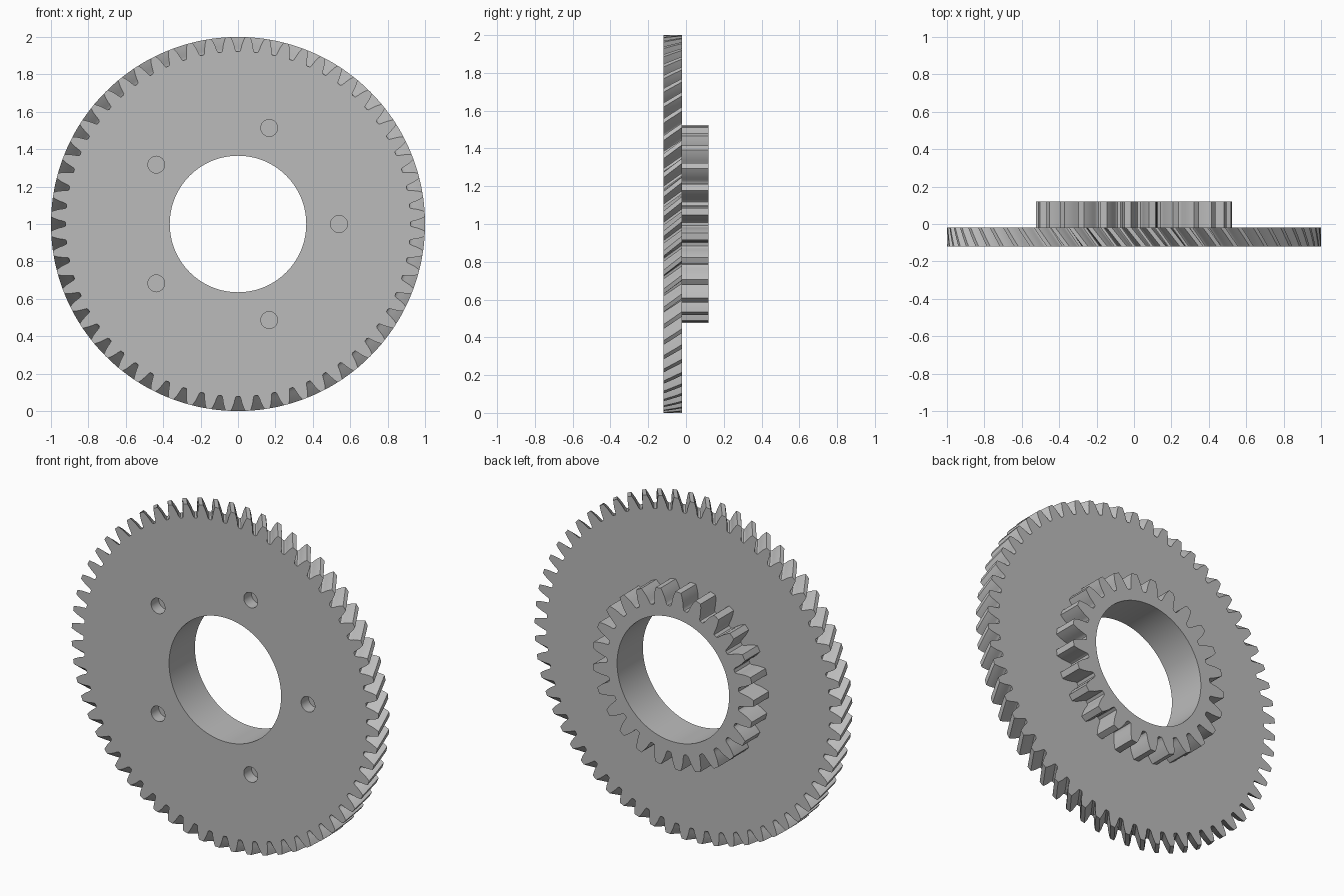
import bpy
import bmesh
from math import cos, sin, tau, pi, radians

cube = bpy.data.objects.get("Cube")
if cube:
    bpy.data.objects.remove(cube)

steel = bpy.data.materials.new("plain grey metal")
steel.use_nodes = True
GREY = (0.5, 0.5, 0.5, 1)
steel.diffuse_color = GREY
steel.node_tree.nodes["Principled BSDF"].inputs["Base Color"].default_value = GREY

# Tooth flank from root to tip: (share of tooth height, half width as share of pitch)
FLANK = [(0, 0.42), (0.06, 0.37), (0.2, 0.335), (0.4, 0.3),
         (0.6, 0.255), (0.8, 0.2), (1, 0.135)]


def gear_outline(teeth, root, tip, phase):
    """Polar points of the toothed outline."""
    pitch = tau / teeth
    rising = [(root + (tip - root) * h, -w) for h, w in FLANK]
    tooth = rising + [(tip, 0)] + [(r, -w) for r, w in reversed(rising)]
    return [(r, phase + (i + w) * pitch) for i in range(teeth) for r, w in tooth]


def gear(name, teeth, root, tip, y0, y1, phase=0, twist=0, steps=1):
    """Extrude the outline along y, turning it for a helical gear."""
    bm = bmesh.new()
    outline = gear_outline(teeth, root, tip, phase)
    rings = []
    for s in range(steps + 1):
        t = s / steps
        rings.append([bm.verts.new((r * cos(a + twist * t), y0 + (y1 - y0) * t,
                                    1 + r * sin(a + twist * t))) for r, a in outline])
    for low, high in zip(rings, rings[1:]):
        for i in range(len(low)):
            bm.faces.new((low[i - 1], low[i], high[i], high[i - 1]))
    bm.faces.new(rings[0])
    bm.faces.new(rings[-1])
    bmesh.ops.recalc_face_normals(bm, faces=bm.faces)
    mesh = bpy.data.meshes.new(name)
    bm.to_mesh(mesh)
    bm.free()
    mesh.materials.append(steel)
    obj = bpy.data.objects.new(name, mesh)
    bpy.context.collection.objects.link(obj)
    return obj


def drill(obj, x, z, radius, y0, y1, sides):
    """Cut a round hole along y."""
    bpy.ops.mesh.primitive_cylinder_add(vertices=sides, radius=radius, depth=y1 - y0,
                                        location=(x, (y0 + y1) / 2, z),
                                        rotation=(pi / 2, 0, 0))
    cutter = bpy.context.object
    cutter.hide_render = True
    cutter.data.materials.append(steel)
    mod = obj.modifiers.new("hole", "BOOLEAN")
    mod.operation = "DIFFERENCE"
    mod.solver = "EXACT"
    mod.object = cutter
    bpy.context.view_layer.objects.active = obj
    bpy.ops.object.modifier_apply(modifier=mod.name)
    bpy.data.objects.remove(cutter)


# Large helical gear and the small straight gear behind it
helical_gear = gear("helical_gear", 60, 0.922, 1, -0.12, -0.02,
                    phase=pi / 60, twist=0.08, steps=6)
spur_gear = gear("spur_gear", 25, 0.43, 0.525, -0.02, 0.12, phase=pi)

# Shared bore and five blind holes in the front face
for part in (helical_gear, spur_gear):
    drill(part, 0, 1, 0.365, -0.3, 0.3, 96)
for k in range(5):
    a = k * tau / 5
    drill(helical_gear, 0.54 * cos(a), 1 + 0.54 * sin(a), 0.045, -0.2, -0.05, 32)

# Smooth flanks and bores with sharp rims
for part in (helical_gear, spur_gear):
    bpy.ops.object.select_all(action="DESELECT")
    part.select_set(True)
    bpy.context.view_layer.objects.active = part
    bpy.ops.object.shade_smooth_by_angle(angle=radians(28))
